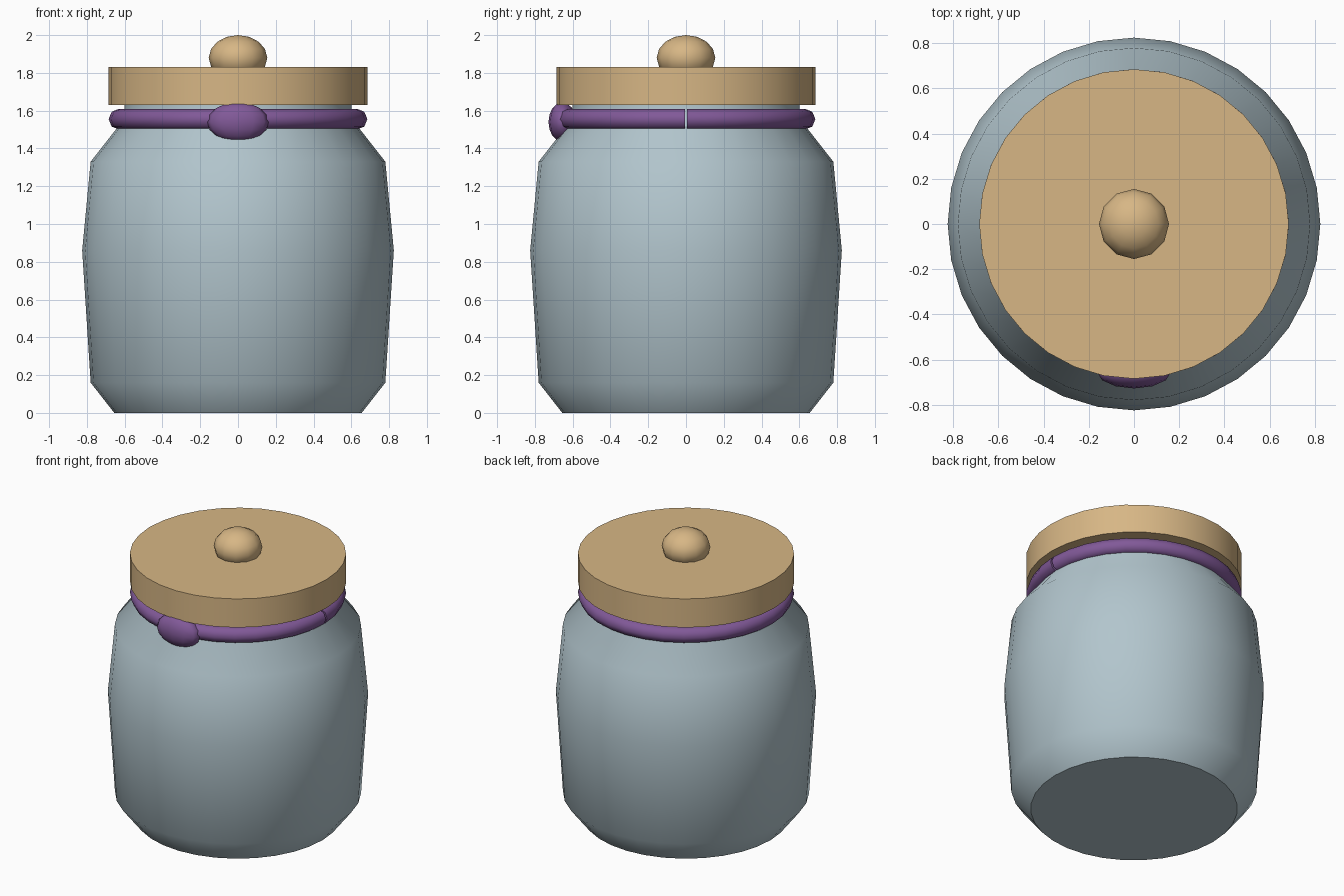
import bpy, bmesh, math
from mathutils import Vector

cube = bpy.data.objects.get("Cube")
if cube:
    bpy.data.objects.remove(cube, do_unlink=True)


def material(name, rgb):
    mat = bpy.data.materials.new(name)
    mat.use_nodes = True
    mat.diffuse_color = (*rgb, 1)
    mat.node_tree.nodes["Principled BSDF"].inputs["Base Color"].default_value = (*rgb, 1)
    return mat


glass = material("pale_blue_glass", (0.445, 0.56, 0.61))
wood = material("light_wood", (0.68, 0.47, 0.235))
ribbon = material("purple_ribbon", (0.22, 0.10, 0.315))


def finish(obj, name, mat, angle=48):
    obj.name = name
    obj.data.materials.append(mat)
    bpy.ops.object.select_all(action="DESELECT")
    obj.select_set(True)
    bpy.context.view_layer.objects.active = obj
    bpy.ops.object.shade_smooth_by_angle(angle=math.radians(angle))


def sweep(name, sections, mat):
    """Skin a list of equal-sized closed rings and cap both ends."""
    bm = bmesh.new()
    rings = [[bm.verts.new(p) for p in s] for s in sections]
    for a, b in zip(rings, rings[1:]):
        for i in range(len(a)):
            j = (i + 1) % len(a)
            bm.faces.new((a[i], a[j], b[j], b[i]))
    bm.faces.new(rings[0])
    bm.faces.new(rings[-1])
    bmesh.ops.recalc_face_normals(bm, faces=bm.faces)
    mesh = bpy.data.meshes.new(name)
    bm.to_mesh(mesh)
    bm.free()
    obj = bpy.data.objects.new(name, mesh)
    bpy.context.collection.objects.link(obj)
    finish(obj, name, mat)


def turned(name, profile, mat, sides=32):
    steps = [2 * math.pi * i / sides for i in range(sides)]
    sweep(name, [[(r * math.cos(a), r * math.sin(a), z) for a in steps]
                 for r, z in profile], mat)


def ellipsoid(name, center, size, mat):
    bpy.ops.mesh.primitive_uv_sphere_add(segments=12, ring_count=8, location=center)
    obj = bpy.context.object
    obj.scale = size
    bpy.ops.object.transform_apply(location=False, rotation=False, scale=True)
    finish(obj, name, mat, 60)


# Jar body and neck
turned("jar", [(0.655, 0), (0.78, 0.16), (0.825, 0.86), (0.78, 1.33),
               (0.6, 1.56), (0.6, 1.64)], glass)

# Lid and its knob
turned("lid", [(0.685, 1.63), (0.685, 1.83)], wood)
ellipsoid("lid_knob", (0, 0, 1.88), (0.155, 0.155, 0.12), wood)

# Ribbon round the neck, with a narrow gap on the left side
gap, sides, tube = 0.009, 32, 0.055
sections = []
for i in range(sides + 1):
    a = gap + (2 * math.pi - 2 * gap) * i / sides
    out = Vector((math.cos(a), math.sin(a), 0))
    sections.append([out * (0.63 + tube * math.cos(t)) + Vector((0, 0, 1.555 + tube * math.sin(t)))
                     for t in (math.pi * k / 4 for k in range(8))])
sweep("neck_ribbon", sections, ribbon)

# Knot at the front of the ribbon
ellipsoid("ribbon_knot", (0, -0.655, 1.54), (0.163, 0.073, 0.105), ribbon)
